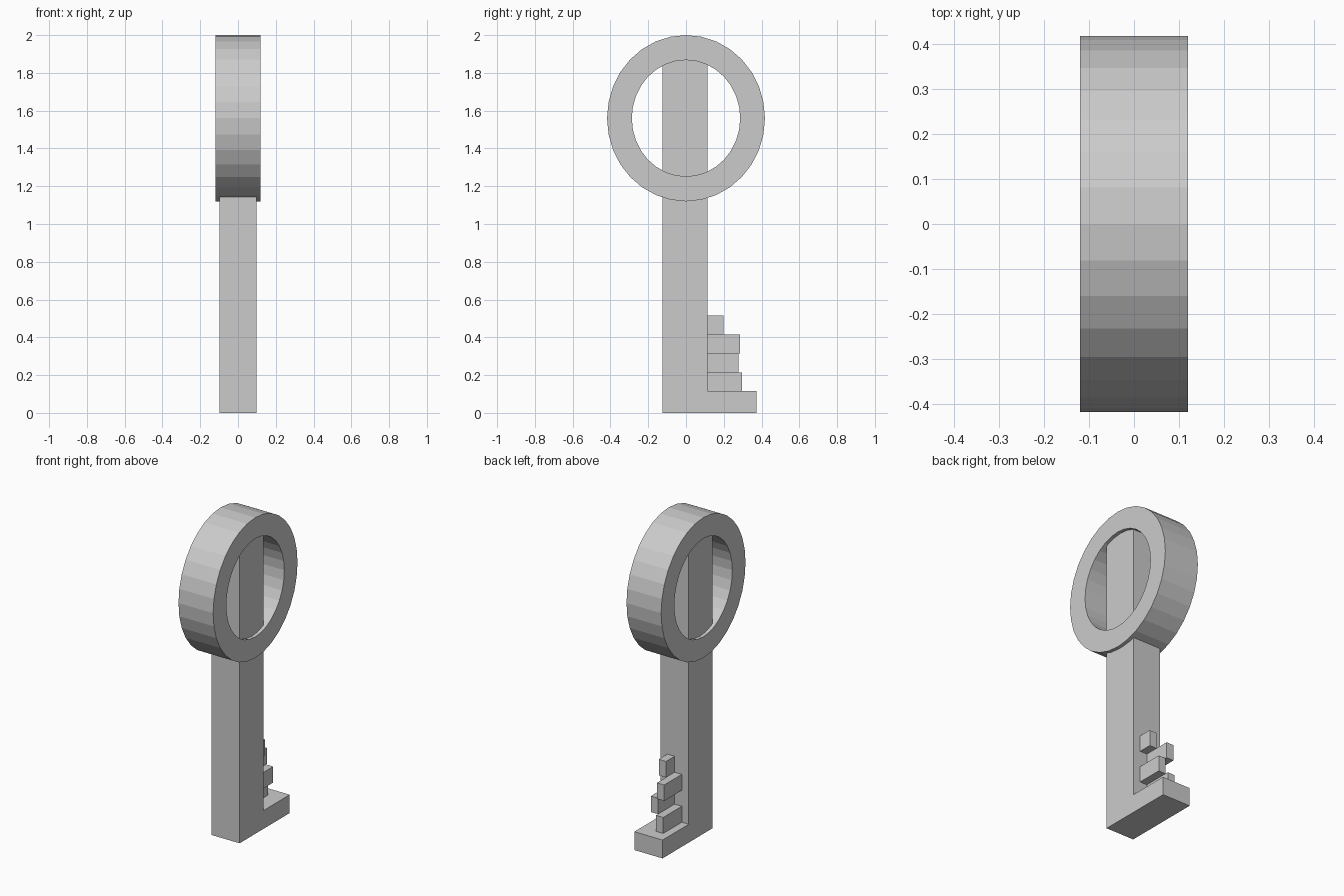
import bpy
from math import cos, sin, pi

if "Cube" in bpy.data.objects:
    bpy.data.objects.remove(bpy.data.objects["Cube"])


def make_object(name, verts, faces):
    mesh = bpy.data.meshes.new(name)
    mesh.from_pydata(verts, [], faces)
    mesh.update()
    obj = bpy.data.objects.new(name, mesh)
    bpy.context.collection.objects.link(obj)
    return obj


def extrude_profile(name, profile, x0, x1):
    """Extrude a counter-clockwise (y, z) outline from x0 to x1."""
    n = len(profile)
    verts = [(x, y, z) for x in (x0, x1) for y, z in profile]
    faces = [tuple(reversed(range(n))), tuple(range(n, 2 * n))]
    faces += [(i, (i + 1) % n, (i + 1) % n + n, i + n) for i in range(n)]
    return make_object(name, verts, faces)


def oval_ring(name, zc, outer, inner, half, sides=32):
    """Flat-sided oval ring whose hole runs along x."""
    loops = [(half, outer), (half, inner), (-half, inner), (-half, outer)]
    verts, faces = [], []
    for i in range(sides):
        a = 2 * pi * i / sides
        verts += [(x, ry * cos(a), zc + rz * sin(a)) for x, (ry, rz) in loops]
        j = (i + 1) % sides
        for k in range(4):
            m = (k + 1) % 4
            faces.append((4 * i + k, 4 * j + k, 4 * j + m, 4 * i + m))
    return make_object(name, verts, faces)


# Handle ring
oval_ring("bow_ring", 1.56, (0.418, 0.44), (0.287, 0.308), 0.12)

# Shaft running up through the ring, with its foot in one piece
BACK, FRONT = 0.113, -0.124
extrude_profile("shaft", [(FRONT, 0), (0.372, 0), (0.372, 0.115),
                          (BACK, 0.115), (BACK, 1.9), (FRONT, 1.9)],
                -0.098, 0.098)

# Teeth, alternating either side of the centre line
for i, reach in enumerate((0.297, 0.277, 0.287, 0.198)):
    z0 = 0.115 + 0.1 * i
    x0 = -0.05 if i % 2 == 0 else 0.0
    extrude_profile(f"tooth_{i + 1}", [(BACK, z0), (reach, z0),
                                       (reach, z0 + 0.1), (BACK, z0 + 0.1)],
                    x0, x0 + 0.05)
